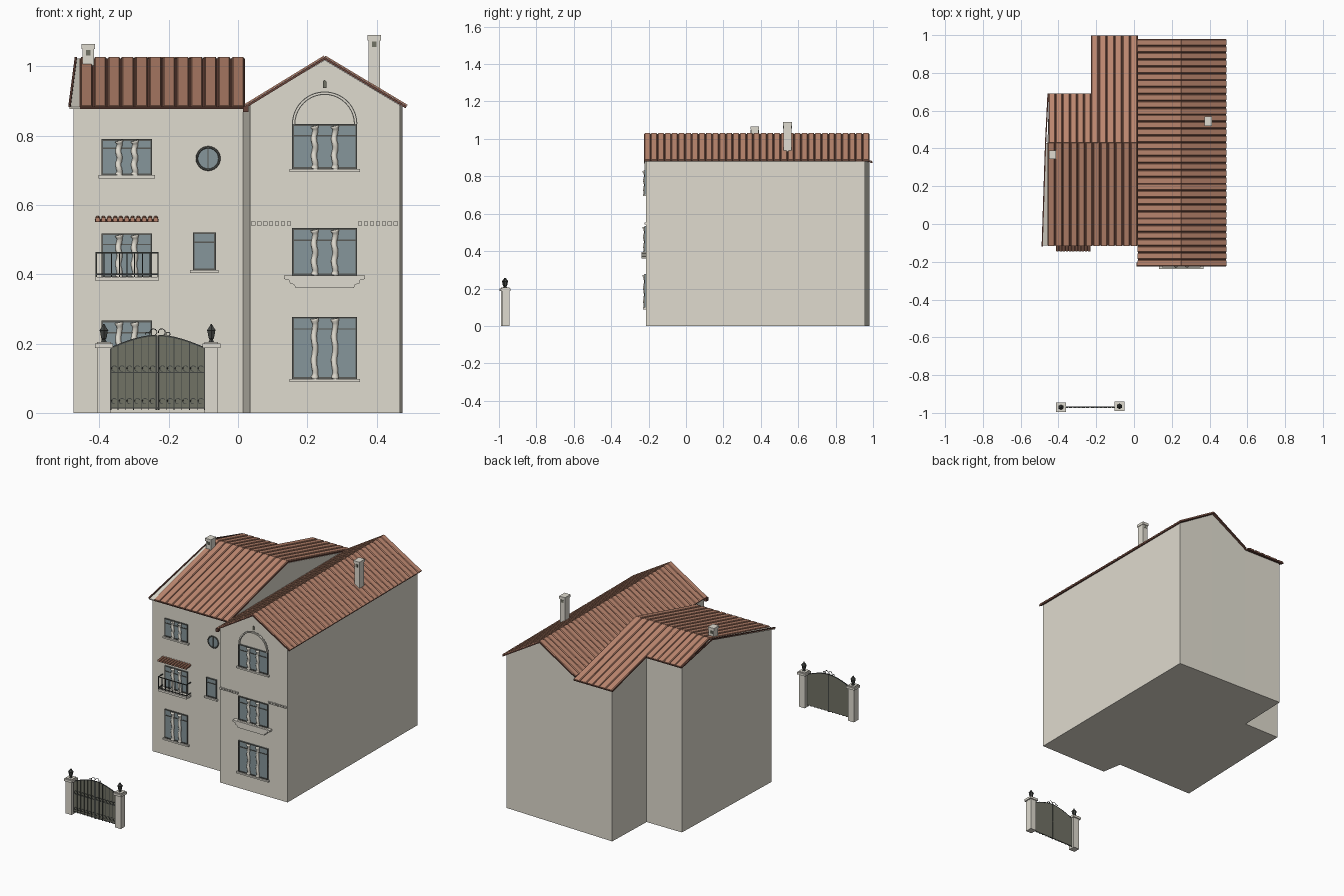
import bpy, bmesh, math
from mathutils import Vector

cube = bpy.data.objects.get("Cube")
if cube:
    bpy.data.objects.remove(cube)


def material(name, r, g, b):
    m = bpy.data.materials.new(name)
    m.use_nodes = True
    m.diffuse_color = (r, g, b, 1)
    m.node_tree.nodes["Principled BSDF"].inputs["Base Color"].default_value = (r, g, b, 1)
    return m


WALL = material("plaster", .74, .71, .62)
TRIM = material("stone trim", .74, .71, .63)
GLASS = material("window glass", .24, .305, .325)
FRAME = material("window frame", .1, .105, .095)
TILE = material("terracotta", .52, .25, .165)
DARK = material("dark roof trim", .13, .055, .04)
IRON = material("iron", .055, .06, .055)
PANEL = material("gate panel", .165, .168, .13)


# Shape helpers: each gives (vertices, faces); make() joins them into one object
def make(name, mat, shapes, smooth=False, merge_flat=False):
    bm = bmesh.new()
    for verts, faces in shapes:
        vs = [bm.verts.new(v) for v in verts]
        for f in faces:
            bm.faces.new([vs[i] for i in f])
    if merge_flat:
        bmesh.ops.dissolve_limit(bm, angle_limit=.02, verts=bm.verts, edges=bm.edges)
    bmesh.ops.recalc_face_normals(bm, faces=bm.faces)
    me = bpy.data.meshes.new(name)
    bm.to_mesh(me)
    bm.free()
    me.materials.append(mat)
    ob = bpy.data.objects.new(name, me)
    bpy.context.collection.objects.link(ob)
    if smooth:
        me.polygons.foreach_set("use_smooth", [True] * len(me.polygons))


def loft(rings):
    n = len(rings[0])
    verts = [v for r in rings for v in r]
    faces = [(k*n + i, k*n + (i+1) % n, (k+1)*n + (i+1) % n, (k+1)*n + i)
             for k in range(len(rings) - 1) for i in range(n)]
    faces += [tuple(range(n)), tuple(range(len(verts) - n, len(verts)))]
    return verts, faces


def box(x0, x1, y0, y1, z0, z1):
    base = [(x0, y0), (x1, y0), (x1, y1), (x0, y1)]
    return loft([[(x, y, z) for x, y in base] for z in (z0, z1)])


def plate(pts, y0, y1):
    return loft([[(x, y, z) for x, z in pts] for y in (y0, y1)])


def sweep(path, radii, n=6):
    path = [Vector(p) for p in path]
    if not isinstance(radii, list):
        radii = [radii] * len(path)
    rings = []
    for i, p in enumerate(path):
        t = path[min(i + 1, len(path) - 1)] - path[max(i - 1, 0)]
        q = t.to_track_quat('Z', 'Y')
        rings.append([p + q @ Vector((math.cos(a), math.sin(a), 0)) * radii[i]
                      for a in (math.tau * (j + .5) / n for j in range(n))])
    return loft(rings)


def lathe(x, y, profile, n=4):
    return loft([[(x + r * math.cos(math.tau * (j + .5) / n), y + r * math.sin(math.tau * (j + .5) / n), z)
                  for j in range(n)] for r, z in profile])


def arc(cx, cz, r, a0, a1, n=20):
    return [(cx + r * math.cos(a0 + (a1 - a0) * i / n), cz + r * math.sin(a0 + (a1 - a0) * i / n))
            for i in range(n + 1)]


# House walls on one footprint, open under the roof
def wall_top(x, y):
    return 1.018 - .6 * abs(x - .25) if x > .02 else 1.014 - .258 * abs(y - .43)


plan = [(-.475, -.1), (.015, -.1), (.035, -.215), (.25, -.215), (.467, -.215), (.475, .957), (.25, .9645),
        (.02, .972), (-.215, .98), (-.225, .68), (-.45, .68), (-.458, .43)]
verts, faces = loft([[(x, y, 0) for x, y in plan], [(x, y, wall_top(x, y)) for x, y in plan]])
make("house_walls", WALL, [(verts, faces[:-1])], merge_flat=True)
make("inner_gable", WALL, [loft([[(x, y, wall_top(0, y)) for y in (-.1, .43, .975)] for x in (.008, .018)])])


# Tiled roof slopes: a dark board with raised tile rows running down the slope
def roof(name, eave, along, up, pitch):
    eave, along, up = Vector(eave), Vector(along), Vector(up)
    normal = along.cross(up).normalized()
    if normal.z < 0:
        normal = -normal
    quad = [eave, eave + along, eave + along + up, eave + up]
    make(name + "_board", DARK, [loft([[v - normal * .007 for v in quad], quad])])
    count = round(along.length / pitch)
    rows = []
    for i in range(count):
        rows.append([eave + along * ((i + t) / count) + normal * h
                     for t, h in ((.07, .0005), (.14, .0045), (.86, .0045), (.93, .0005))])
    make(name + "_tiles", TILE, [loft([r, [v + up for v in r]]) for r in rows])


roof("left_front_roof", (-.457, -.115, .883), (.477, 0, 0), (0, .545, .14), .04)
roof("left_back_roof", (-.452, .69, .956), (.224, 0, 0), (0, -.26, .067), .04)
roof("middle_back_roof", (-.228, .997, .877), (.248, 0, 0), (0, -.567, .146), .04)
roof("right_inner_roof", (.021, -.225, .887), (0, 1.205, 0), (.229, 0, .14), .036)
roof("right_outer_roof", (.487, -.225, .885), (0, 1.205, 0), (-.237, 0, .142), .036)

# Plain verge strip beside the left tiles, with its dark edge
strip = [(-.486, -.115, .883), (-.456, -.115, .883), (-.456, .43, 1.023), (-.468, .43, 1.023)]
make("left_verge_strip", WALL, [loft([[(x, y, z - h) for x, y, z in strip] for h in (.006, 0)])])
make("left_verge", DARK, [sweep([(-.486, -.118, .886), (-.468, .43, 1.023), (-.455, .69, .956)], .0045, 4)])
make("valley_end", DARK, [box(.014, .03, -.225, -.205, .868, .886)])


# Chimneys with vent holes
def chimney(name, x, y, z0, z1, w, d):
    make(name, TRIM, [box(x - w, x + w, y - d, y + d, z0, z1 - .015),
                      box(x - w - .003, x + w + .003, y - d - .003, y + d + .003, z1 - .015, z1)])
    make(name + "_vent", PANEL, [box(x - .007, x + .007, y - d - .002, y + d + .002, z1 - .034, z1 - .018)])


chimney("right_chimney", .393, .543, .915, 1.09, .016, .022)
chimney("left_chimney", -.432, .367, .98, 1.065, .016, .02)


# Windows
def bars(x0, x1, z0, z1, y, t=.005):
    return [box(x0, x0 + t, y - .007, y, z0, z1), box(x1 - t, x1, y - .007, y, z0, z1),
            box(x0, x1, y - .007, y, z0, z0 + t), box(x0, x1, y - .007, y, z1 - t, z1)]


def twisted_column(x, y, z0, z1, r=.0085):
    path, radii = [], []
    for i in range(29):
        t = i / 28
        a = t * math.tau * 2.5
        path.append((x + .002 * math.sin(a), y + .002 * math.cos(a), z0 + (z1 - z0) * t))
        radii.append(r * (1.35 if t < .05 or t > .93 else 1))
    return sweep(path, radii, 8)


def window(name, x0, x1, z0, z1, y, columns=True):
    w, h = x1 - x0, z1 - z0
    transom = z1 - min(.033, h * .24)
    make(name + "_glass", GLASS, [box(x0, x1, y - .003, y + .002, z0, z1)])
    frame = bars(x0, x1, z0, z1, y) + [box(x0, x1, y - .006, y, transom - .004, transom)]
    if columns:
        mids = [x0 + w * .345, x0 + w * .655]
        make(name + "_columns", TRIM, [twisted_column(m, y - .004, z0, z1 - .005) for m in mids], True)
    make(name + "_frame", FRAME, frame)
    make(name + "_sill", TRIM, [box(x0 - .008, x1 + .008, y - .014, y, z0 - .009, z0)])


LEFT, RIGHT = -.1, -.215
for floor, z0, z1 in (("lower", .1, .266), ("middle", .392, .518), ("upper", .686, .79)):
    window("left_" + floor + "_window", -.394, -.248, z0, z1, LEFT)
for floor, z0, z1 in (("lower", .098, .277), ("middle", .397, .533), ("upper", .704, .833)):
    window("right_" + floor + "_window", .156, .344, z0, z1, RIGHT)
window("small_window", -.13, -.064, .412, .521, LEFT, columns=False)

# Round window
make("round_window_glass", GLASS, [plate(arc(-.086, .734, .032, 0, math.tau)[:-1], LEFT - .003, LEFT)])
ring = [(x, LEFT - .003, z) for x, z in arc(-.086, .734, .0325, 0, math.tau, 24)]
make("round_window_frame", FRAME, [sweep(ring, .0033, 6), box(-.0875, -.0845, LEFT - .006, LEFT, .702, .766)])

# Arch, gable slot, dentils and ledge on the right house
outer, inner = arc(.25, .833, .093, 0, math.pi), arc(.25, .833, .086, math.pi, 0)
make("window_arch", TRIM, [plate([outer[i], outer[i+1], inner[-2-i], inner[-1-i]], RIGHT - .008, RIGHT)
                           for i in range(20)])
make("window_arch_line", FRAME, [sweep([(x, RIGHT, z) for x, z in arc(.25, .833, r, 0, math.pi)], .0015, 4)
                                 for r in (.0855, .0935)])
make("gable_slot", PANEL, [plate([(.245, .937), (.255, .937), (.255, .956), (.25, .961), (.245, .956)],
                                 RIGHT - .005, RIGHT)])
make("dentils", TRIM, [box(s + i * .0172, s + i * .0172 + .012, RIGHT - .008, RIGHT, .541, .552)
                       for s in (.038, .346) for i in range(7)])
half = [(.117, .396), (.117, .386), (.103, .384), (.1, .374), (.088, .37), (.084, .36)]
make("ledge", TRIM, [plate([(.25 + x, z) for x, z in half] + [(.25 - x, z) for x, z in reversed(half)],
                           RIGHT - .024, RIGHT)])

# Balcony with railing and tiled awning
make("balcony_slab", TRIM, [box(-.411, -.229, -.143, LEFT, .38, .392)])
rail = [box(-.411, -.229, -.143, -.139, z, z + .004) for z in (.398, .46)]
rail += [box(x, x + .004, -.143, LEFT, z, z + .004) for x in (-.411, -.233) for z in (.398, .46)]
rail += [box(x - .0015, x + .0015, -.1425, -.1395, .392, .463) for x in (-.409 + i * .0222 for i in range(9))]
make("balcony_railing", IRON, rail)
make("awning_board", DARK, [loft([[(x, -.143, .551), (x, LEFT, .556), (x, LEFT, .56), (x, -.143, .555)]
                                  for x in (-.413, -.23)])])
make("awning_tiles", TILE, [sweep([(x, -.146, .558), (x, LEFT, .562)], .0068, 8)
                            for x in (-.405 + i * .0168 for i in range(11))])

# Gate pillars and lanterns
for side, x, y in (("right", -.387, -.97), ("left", -.077, -.965)):
    make(side + "_gate_pillar", TRIM, [box(x - .019, x + .019, y - .02, y + .02, 0, .185),
                                       box(x - .026, x + .026, y - .026, y + .026, .187, .2),
                                       box(x - .02, x + .02, y - .02, y + .02, .185, .205)])
    make(side + "_gate_lantern", IRON, [lathe(x, y, [(.009, .205), (.005, .212), (.009, .216), (.013, .236),
                                                     (.015, .238), (.007, .248), (.002, .256)], 6)])

# Gate leaves, mirrored about the middle
MID, GY = -.232, -.968


def gate_top(d):
    return .187 + .036 * math.cos(min(d / .136, 1) * math.pi / 2)


panels, iron = [], []
for s in (-1, 1):
    ds = [.003 + i * .0222 for i in range(7)]
    top = [(MID + s * d, gate_top(d)) for d in ds]
    panels.append(plate([(MID + s * ds[0], .012)] + top + [(MID + s * ds[-1], .012)], GY - .002, GY + .002))
    iron.append(sweep([(x, GY, z) for x, z in top], .003, 4))
    for d in ds:
        w = .0025 if d in (ds[0], ds[-1]) else .001
        iron.append(box(MID + s*d - w, MID + s*d + w, GY - .004, GY + .0015, .008, gate_top(d)))
    for z in (.012, .115):
        iron.append(box(min(MID, MID + s*.136), max(MID, MID + s*.136), GY - .004, GY + .0015, z, z + .003))
    for z in (.034, .128):
        for d in ds[:-1]:
            iron.append(sweep([(x, GY - .004, q) for x, q in arc(MID + s*(d + .011), z, .008, .5, 5, 8)], .0016, 4))
    for d, r in ((.012, .01), (.03, .006)):
        iron.append(sweep([(x, GY, q) for x, q in arc(MID + s*d, gate_top(d) + r, r, -1.5, 3.4, 10)], .0016, 4))
make("gate_panels", PANEL, panels)
make("gate_ironwork", IRON, iron)
